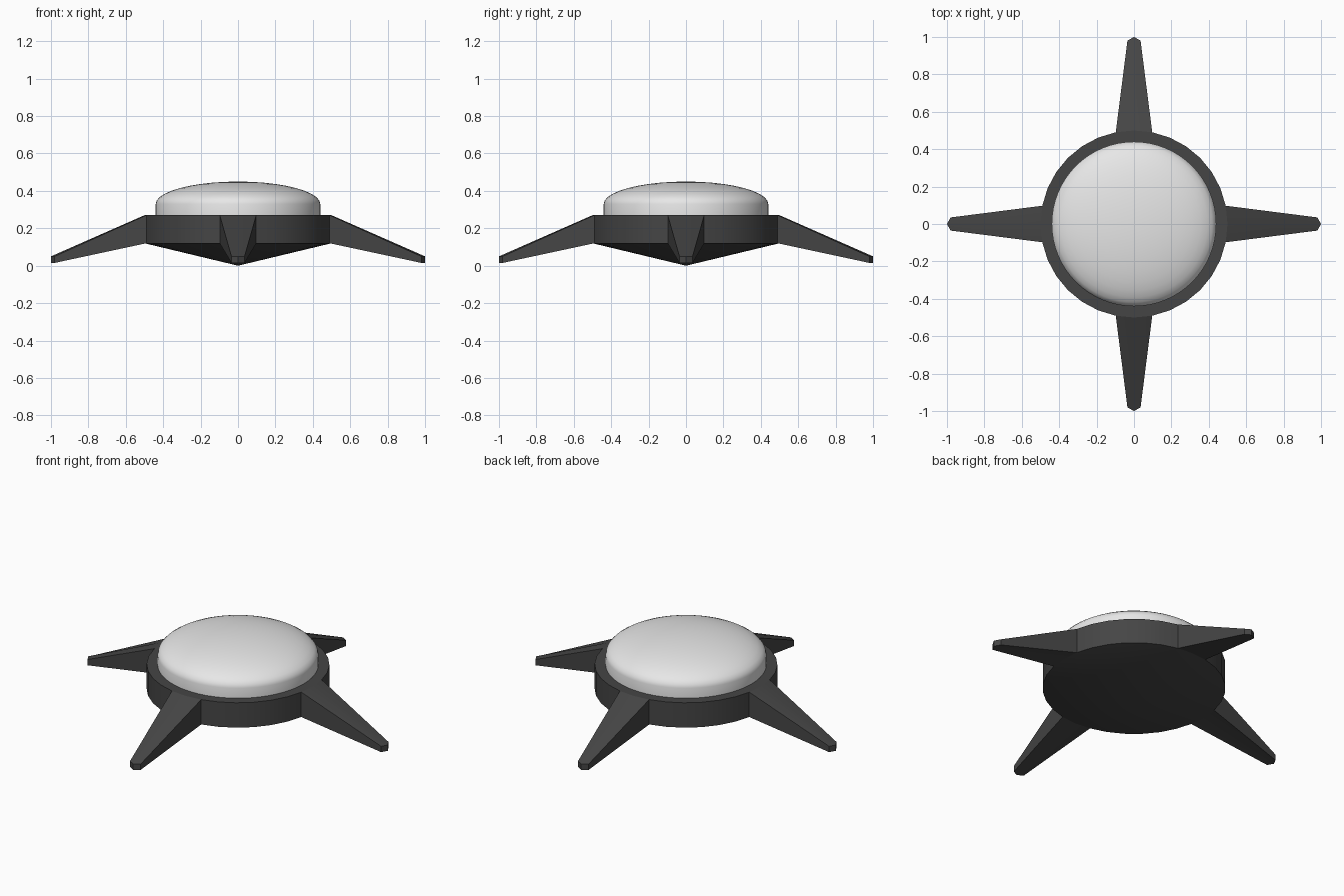
import bpy, bmesh
from math import sin, cos, pi, radians
from mathutils import Matrix, Vector

cube = bpy.data.objects.get("Cube")
if cube:
    bpy.data.objects.remove(cube, do_unlink=True)

SIDES = 32
RADIUS = 0.5
RIM_LOW, RIM_HIGH = 0.12, 0.27
DOME_RADIUS = 0.44


def material(name, value):
    mat = bpy.data.materials.new(name)
    mat.use_nodes = True
    colour = (value, value, value, 1)
    mat.diffuse_color = colour
    mat.node_tree.nodes["Principled BSDF"].inputs["Base Color"].default_value = colour
    return mat


def finish(name, bm, mat, angle):
    bmesh.ops.recalc_face_normals(bm, faces=bm.faces[:])
    mesh = bpy.data.meshes.new(name)
    bm.to_mesh(mesh)
    bm.free()
    mesh.materials.append(mat)
    obj = bpy.data.objects.new(name, mesh)
    bpy.context.collection.objects.link(obj)
    bpy.ops.object.select_all(action="DESELECT")
    obj.select_set(True)
    bpy.context.view_layer.objects.active = obj
    bpy.ops.object.shade_smooth_by_angle(angle=radians(angle))
    return obj


def ring(bm, radius, z, sides):
    return [bm.verts.new((radius * cos(2 * pi * i / sides),
                          radius * sin(2 * pi * i / sides), z)) for i in range(sides)]


def bridge(bm, low, high):
    n = len(low)
    return [bm.faces.new((low[i], low[(i + 1) % n], high[(i + 1) % n], high[i]))
            for i in range(n)]


def fan(bm, loop, z):
    tip = bm.verts.new((0, 0, z))
    for i in range(len(loop)):
        bm.faces.new((loop[i], loop[(i + 1) % len(loop)], tip))


dark = material("dark grey", 0.06)
pale = material("pale grey", 0.8)

# Base: rim, shallow cone underneath, four legs pulled out of the rim
bm = bmesh.new()
low = ring(bm, RADIUS, RIM_LOW, SIDES)
high = ring(bm, RADIUS, RIM_HIGH, SIDES)
walls = bridge(bm, low, high)
fan(bm, low, 0)
inner = ring(bm, DOME_RADIUS - 0.02, RIM_HIGH, SIDES)
bridge(bm, high, inner)
bm.faces.new(inner)

for k in range(4):
    start = k * SIDES // 4
    pair = [walls[start - 1], walls[start]]
    out = bmesh.ops.extrude_face_region(bm, geom=pair)
    bmesh.ops.delete(bm, geom=pair, context="FACES_ONLY")
    turn = Matrix.Rotation(k * pi / 2, 3, "Z")
    for v in [g for g in out["geom"] if isinstance(g, bmesh.types.BMVert)]:
        local = turn.inverted() @ v.co
        z = 0.05 if local.z > 0.2 else 0.015
        x = 1.0 if abs(local.y) < 0.01 else 0.98
        v.co = turn @ Vector((x, local.y * 0.36, z))
finish("base_with_legs", bm, dark, 15)

# Dome: short collar below a flattened half ellipsoid
bm = bmesh.new()
DOME_SIDES, STEPS = 64, 10
previous = ring(bm, DOME_RADIUS, RIM_HIGH - 0.01, DOME_SIDES)
for s in range(STEPS):
    a = s / STEPS * pi / 2
    current = ring(bm, DOME_RADIUS * cos(a), 0.33 + 0.12 * sin(a), DOME_SIDES)
    bridge(bm, previous, current)
    previous = current
fan(bm, previous, 0.45)
finish("dome", bm, pale, 30)
